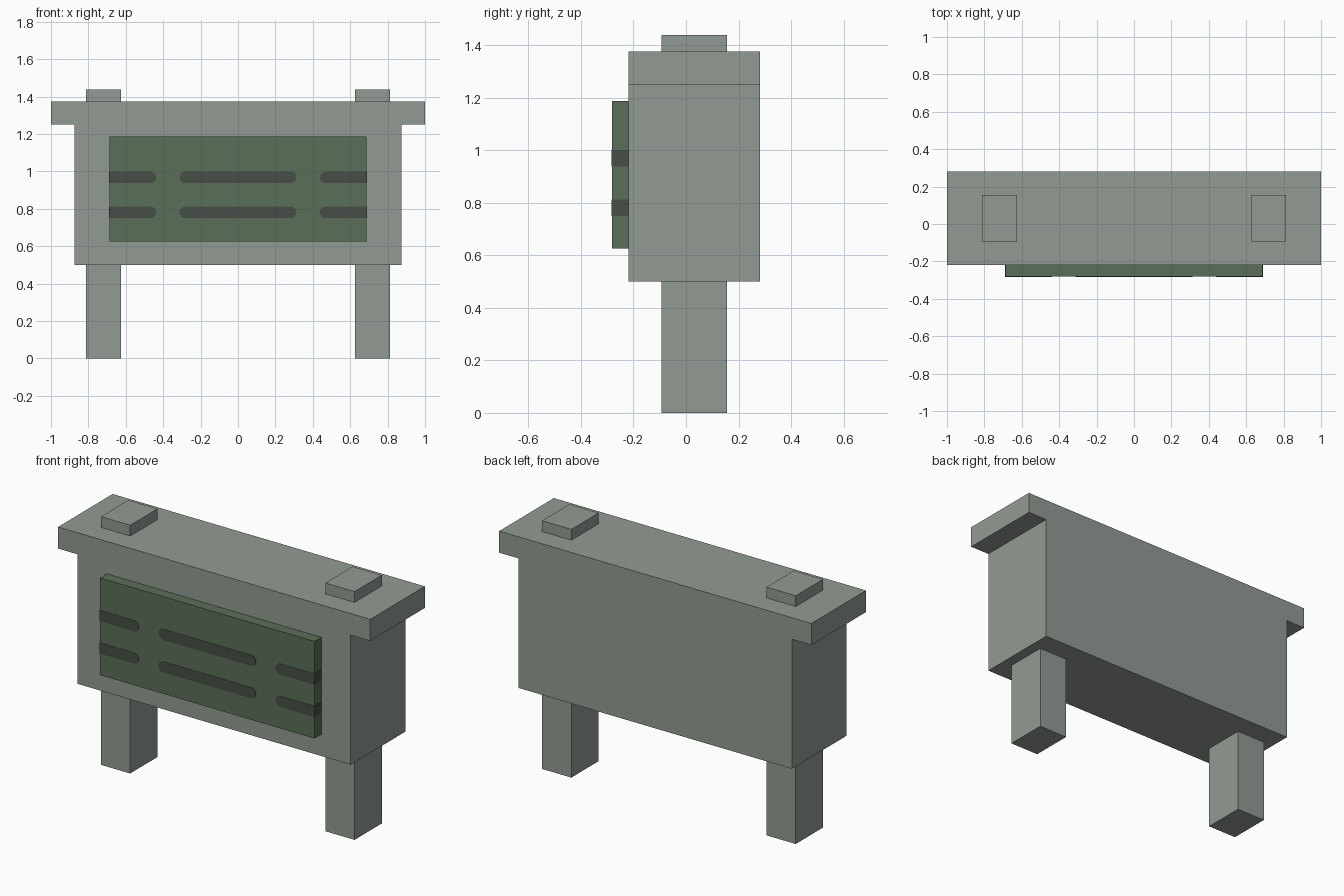
import bpy
import bmesh
from math import cos, sin, pi

U = 1 / 16  # design grid unit

old = bpy.data.objects.get("Cube")
if old:
    bpy.data.objects.remove(old, do_unlink=True)


def make_material(name, rgb):
    mat = bpy.data.materials.new(name)
    mat.use_nodes = True
    mat.diffuse_color = (*rgb, 1)
    mat.node_tree.nodes["Principled BSDF"].inputs["Base Color"].default_value = (*rgb, 1)
    return mat


stone = make_material("grey stone", (0.288, 0.328, 0.292))
green = make_material("dull green", (0.105, 0.156, 0.098))
dark = make_material("dark grey", (0.065, 0.076, 0.061))


def extrude_profile(name, outline, front, back, mat):
    """Solid from an x-z outline in grid units, extruded from front to back."""
    bm = bmesh.new()
    face = bm.faces.new([bm.verts.new((x * U, front * U, z * U)) for x, z in outline])
    moved = bmesh.ops.extrude_face_region(bm, geom=[face])["geom"]
    verts = [v for v in moved if isinstance(v, bmesh.types.BMVert)]
    bmesh.ops.translate(bm, verts=verts, vec=(0, (back - front) * U, 0))
    bmesh.ops.recalc_face_normals(bm, faces=bm.faces)
    mesh = bpy.data.meshes.new(name)
    bm.to_mesh(mesh)
    bm.free()
    mesh.materials.append(mat)
    obj = bpy.data.objects.new(name, mesh)
    bpy.context.collection.objects.link(obj)
    return obj


def rect(x0, x1, z0, z1):
    return [(x0, z0), (x1, z0), (x1, z1), (x0, z1)]


def round_end(x, z, r, side, steps=8):
    """Half circle whose tip touches x, running bottom to top on the right."""
    return [(x - side * r + side * r * cos(a), z + side * r * sin(a))
            for a in (pi * (i / steps - 0.5) for i in range(steps + 1))]


# Body with overhanging top, one T-shaped block
half = [(14, 8), (14, 20), (16, 20), (16, 22)]
extrude_profile("body", half + [(-x, z) for x, z in reversed(half)], -3.5, 4.5, stone)

# Front panel
extrude_profile("front_panel", rect(-11, 11, 10, 19), -4.5, -3.5, green)

# Posts running through the body and showing above it
for label, s in (("left", 1), ("right", -1)):
    extrude_profile(label + "_post", rect(10 * s, 13 * s, 0, 23), -1.5, 2.5, stone)

# Painted slots; the outer ones wrap around the panel ends
lift, r = 0.03, 0.5
for row, z in (("lower", 12.5), ("upper", 15.5)):
    middle = round_end(5, z, r, 1) + round_end(-5, z, r, -1)
    extrude_profile(row + "_middle_slot", middle, -4.5 - lift, -4.45, dark)
    for label, s in (("left", 1), ("right", -1)):
        edge = (11 + lift) * s
        outer = round_end(7 * s, z, r, -s) + [(edge, z - s * r), (edge, z + s * r)]
        extrude_profile(f"{row}_{label}_slot", outer, -4.5 - lift, -3.5, dark)
